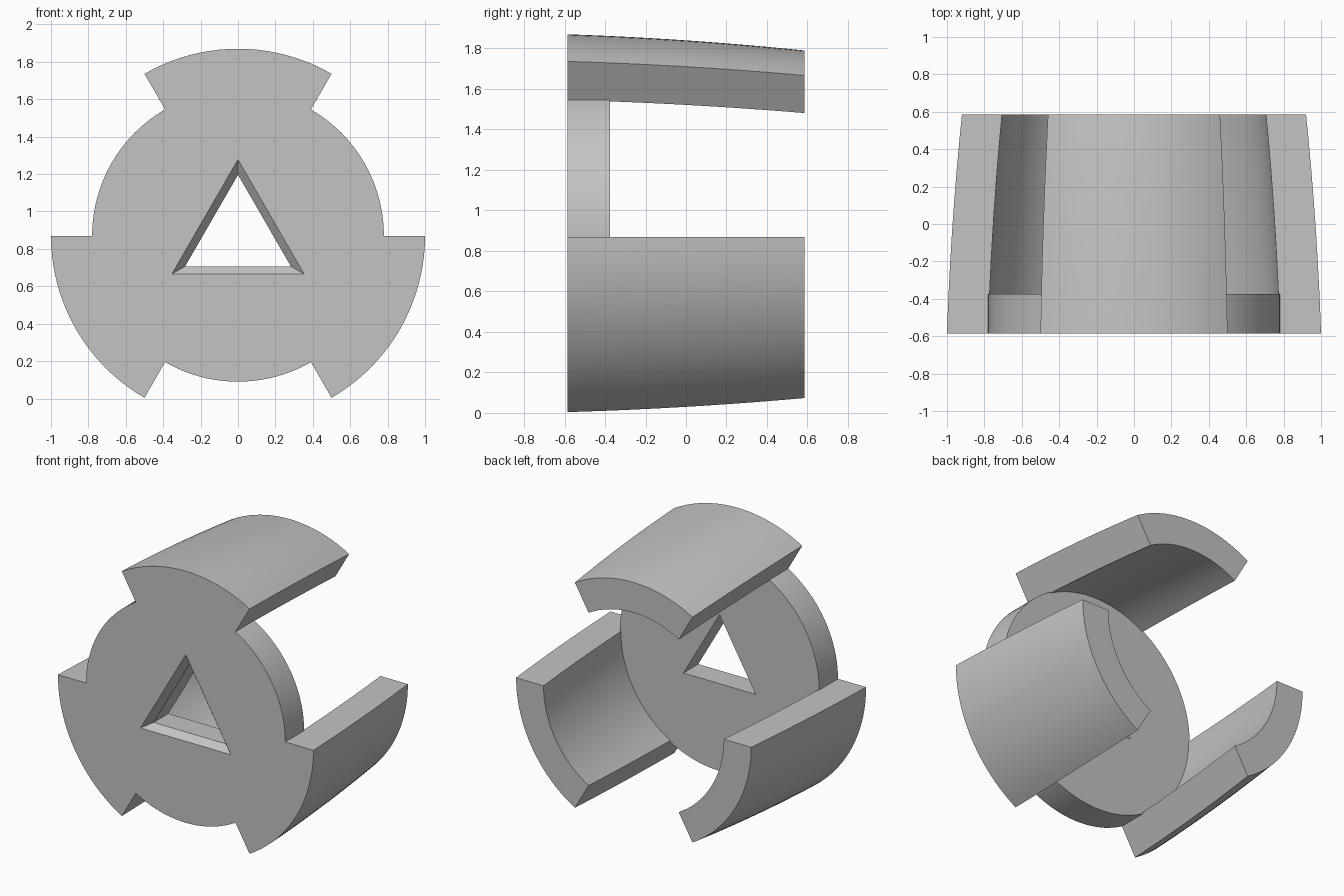
import bpy
import bmesh
from math import radians, cos, sin

cube = bpy.data.objects.get("Cube")
if cube:
    bpy.data.objects.remove(cube, do_unlink=True)

FRONT, BACK, DISC_BACK = -0.585, 0.585, -0.375
CENTRE_Z = 0.87
DISC_R, JAW_R = 0.78, 1.0

grey = bpy.data.materials.new("plain_grey")
grey.use_nodes = True
grey.diffuse_color = (0.55, 0.55, 0.55, 1)
grey.node_tree.nodes["Principled BSDF"].inputs["Base Color"].default_value = (0.55, 0.55, 0.55, 1)


def triangle(corner):
    """Radius of an upright triangle at a given angle in degrees."""
    return lambda a: corner * 0.5 / cos(radians((a - 90) % 120 - 60))


def circle(radius):
    return lambda a: radius


def sweep(name, profile, start, end, step):
    """Sweep a closed profile of (radius rule, y) about the y axis."""
    full = end - start == 360
    bm = bmesh.new()
    rings = []
    for i in range((end - start) // step + (0 if full else 1)):
        a = start + i * step
        c, s = cos(radians(a)), sin(radians(a))
        rings.append([bm.verts.new((r(a) * c, y, CENTRE_Z + r(a) * s)) for r, y in profile])
    pairs = list(zip(rings, rings[1:]))
    if full:
        pairs.append((rings[-1], rings[0]))
    else:
        bm.faces.new(rings[0])
        bm.faces.new(rings[-1])
    n = len(profile)
    for one, two in pairs:
        for j in range(n):
            k = (j + 1) % n
            bm.faces.new((one[j], one[k], two[k], two[j]))
    bmesh.ops.recalc_face_normals(bm, faces=bm.faces)
    mesh = bpy.data.meshes.new(name)
    bm.to_mesh(mesh)
    bm.free()
    mesh.materials.append(grey)
    obj = bpy.data.objects.new(name, mesh)
    bpy.context.collection.objects.link(obj)
    bpy.ops.object.select_all(action="DESELECT")
    obj.select_set(True)
    bpy.context.view_layer.objects.active = obj
    bpy.ops.object.shade_smooth_by_angle(angle=radians(30))
    return obj


# Round plate with a chamfered triangular hole
sweep("hub_plate", [
    (triangle(0.408), FRONT),
    (circle(DISC_R), FRONT),
    (circle(DISC_R), DISC_BACK),
    (triangle(0.326), DISC_BACK),
    (triangle(0.326), FRONT + 0.045),
], 0, 360, 3)

# Three jaws that curve inward toward the back
STEPS = 12
outer, inner = [], []
for i in range(STEPS + 1):
    t = i / STEPS
    y = FRONT + (BACK - FRONT) * t
    taper = 0.04 * t + 0.04 * t * t
    outer.append((circle(JAW_R - taper), y))
    inner.append((circle(DISC_R - 0.93 * taper), y))
jaw_profile = outer + inner[::-1]
for name, start in (("top_jaw", 60), ("right_jaw", 180), ("left_jaw", 300)):
    sweep(name, jaw_profile, start, start + 60, 3)
